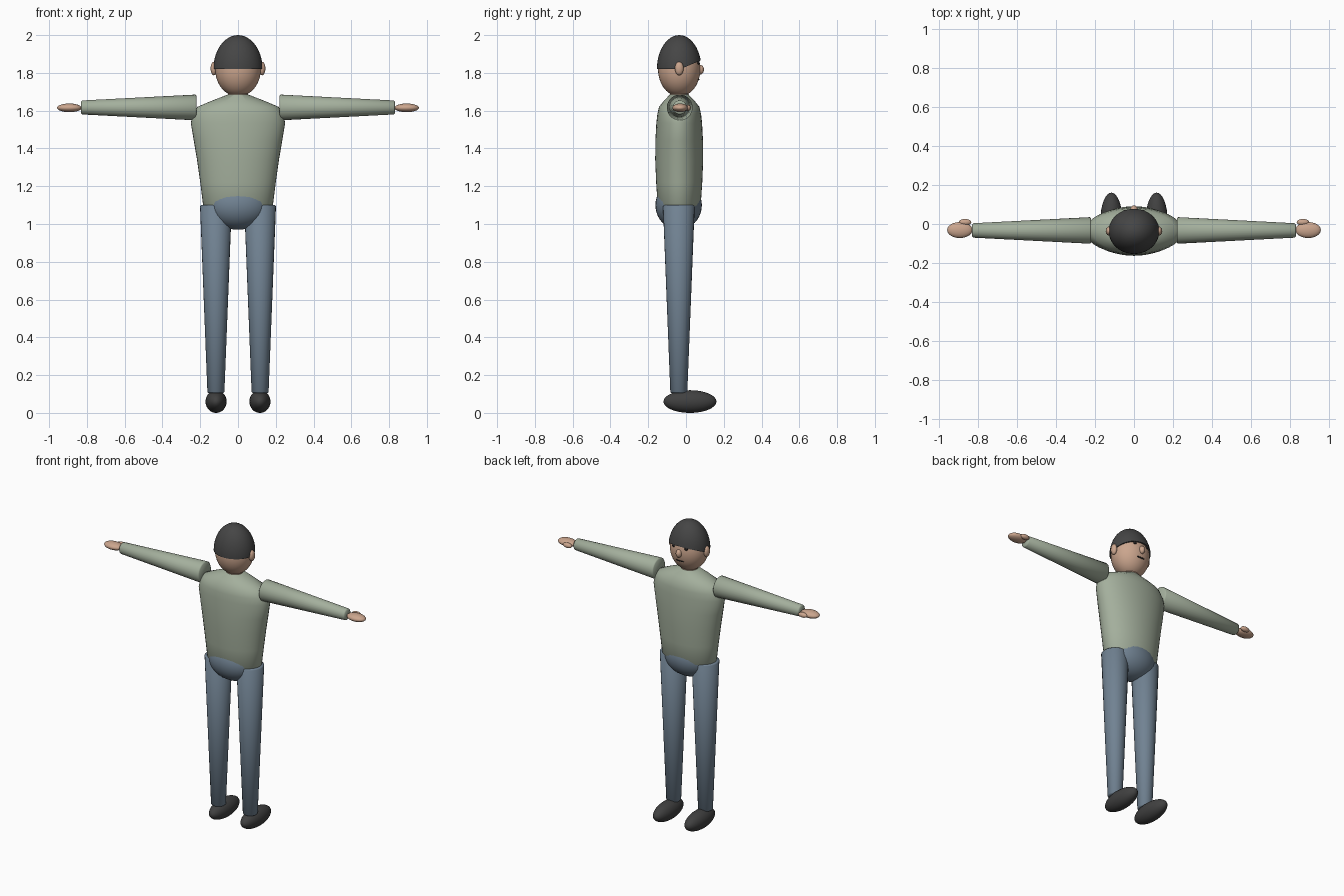
import bpy, bmesh, math
from mathutils import Vector, Matrix

if "Cube" in bpy.data.objects:
    bpy.data.objects.remove(bpy.data.objects["Cube"])

CY = -0.036  # body axis in y


def material(name, r, g, b):
    m = bpy.data.materials.new(name)
    m.diffuse_color = (r, g, b, 1)
    m.use_nodes = True
    m.node_tree.nodes["Principled BSDF"].inputs["Base Color"].default_value = m.diffuse_color
    return m


GREEN = material("sage_cloth", 0.37, 0.43, 0.335)
SKIN = material("skin", 0.60, 0.38, 0.27)
BLUE = material("blue_grey_cloth", 0.165, 0.225, 0.29)
HAIR = material("dark_hair", 0.06, 0.06, 0.06)
SHOE = material("shoe_black", 0.052, 0.052, 0.052)
DARK = material("face_dark", 0.015, 0.013, 0.013)


def finish(name, bm, mat, angle=40):
    bmesh.ops.recalc_face_normals(bm, faces=bm.faces)
    mesh = bpy.data.meshes.new(name)
    bm.to_mesh(mesh)
    bm.free()
    mesh.materials.append(mat)
    obj = bpy.data.objects.new(name, mesh)
    bpy.context.collection.objects.link(obj)
    bpy.ops.object.select_all(action='DESELECT')
    obj.select_set(True)
    bpy.context.view_layer.objects.active = obj
    bpy.ops.object.shade_smooth_by_angle(angle=math.radians(angle))
    return obj


def ball(center, radii, seg=32, rings=20):
    bm = bmesh.new()
    mat = Matrix.Translation(center) @ Matrix.Diagonal((*radii, 1))
    bmesh.ops.create_uvsphere(bm, u_segments=seg, v_segments=rings, radius=1, matrix=mat)
    return bm


def ellipsoid(name, center, radii, mat, seg=32, rings=20):
    return finish(name, ball(center, radii, seg, rings), mat)


def loft(name, rings, mat, place=Matrix(), seg=32, angle=40):
    """Stacked ellipses (height, rx, ry) with closed ends."""
    bm = bmesh.new()
    loops = []
    for h, rx, ry in rings:
        ts = [2 * math.pi * i / seg for i in range(seg)]
        loops.append([bm.verts.new(place @ Vector((rx * math.cos(t), ry * math.sin(t), h))) for t in ts])
    for a, b in zip(loops, loops[1:]):
        for i in range(seg):
            j = (i + 1) % seg
            bm.faces.new((a[i], a[j], b[j], b[i]))
    bm.faces.new(loops[0])
    bm.faces.new(loops[-1])
    return finish(name, bm, mat, angle)


def tube(name, r0, r1, length, mat, place):
    """Tapered limb with softened ends."""
    e = 0.006
    rings = [(0, r0 - e, r0 - e), (e, r0, r0), (length - e, r1, r1), (length, r1 - e, r1 - e)]
    return loft(name, rings, mat, place, 28, 50)


# Torso and pelvis
loft("sweater_body", [(1.09, 0.178, 0.108), (1.1, 0.185, 0.114), (1.22, 0.2, 0.122), (1.34, 0.217, 0.127),
                      (1.44, 0.234, 0.126), (1.535, 0.25, 0.121), (1.58, 0.24, 0.116), (1.62, 0.215, 0.107),
                      (1.65, 0.145, 0.083), (1.685, 0.055, 0.05)],
     GREEN, Matrix.Translation((0, CY, 0)), 40)
ellipsoid("pelvis", (0, CY - 0.003, 1.10), (0.17, 0.123, 0.13), BLUE)

# Neck and head
loft("neck", [(1.6, 0.054, 0.05), (1.74, 0.054, 0.05)], SKIN, Matrix.Translation((0, CY, 0)))
ellipsoid("head", (0, CY, 1.82), (0.121, 0.112, 0.145), SKIN, 40, 24)

# Hair: dome trimmed level at the back and rising toward the forehead
bm = ball((0, CY, 1.82), (0.13, 0.118, 0.18), 40, 25)
for normal in ((0, 0, -1), (0, 0.42, -1)):
    bmesh.ops.bisect_plane(bm, geom=bm.verts[:] + bm.edges[:] + bm.faces[:], plane_co=(0, CY + 0.005, 1.82),
                           plane_no=Vector(normal).normalized(), clear_outer=True)
bmesh.ops.holes_fill(bm, edges=[e for e in bm.edges if e.is_boundary])
bmesh.ops.triangulate(bm, faces=[f for f in bm.faces if len(f.verts) > 4])
finish("hair", bm, HAIR)

# Face
ellipsoid("nose", (0, 0.074, 1.817), (0.019, 0.021, 0.026), SKIN, 20, 12)
ellipsoid("mouth", (0, 0.065, 1.766), (0.03, 0.006, 0.005), DARK, 20, 10)

for s, side in ((-1, "left"), (1, "right")):
    ellipsoid(side + "_eye", (s * 0.046, 0.064, 1.855), (0.011, 0.008, 0.011), DARK, 16, 10)
    ellipsoid(side + "_ear", (s * 0.128, CY, 1.823), (0.017, 0.023, 0.036), SKIN, 20, 12)
    # Arms run outward along x
    arm = Matrix.Translation((s * 0.22, CY + 0.003, 1.617)) @ Matrix.Rotation(s * math.pi / 2, 4, 'Y')
    tube(side + "_sleeve", 0.068, 0.037, 0.61, GREEN, arm)
    ellipsoid(side + "_hand", (s * 0.893, -0.031, 1.615), (0.065, 0.041, 0.023), SKIN, 24, 14)
    ellipsoid(side + "_thumb", (s * 0.866, 0.009, 1.615), (0.032, 0.017, 0.016), SKIN, 20, 12)
    # Legs and shoes
    tube(side + "_trouser_leg", 0.045, 0.084, 0.995, BLUE, Matrix.Translation((s * 0.117, CY - 0.002, 0.105)))
    ellipsoid(side + "_shoe", (s * 0.116, 0.021, 0.06), (0.056, 0.14, 0.06), SHOE)
